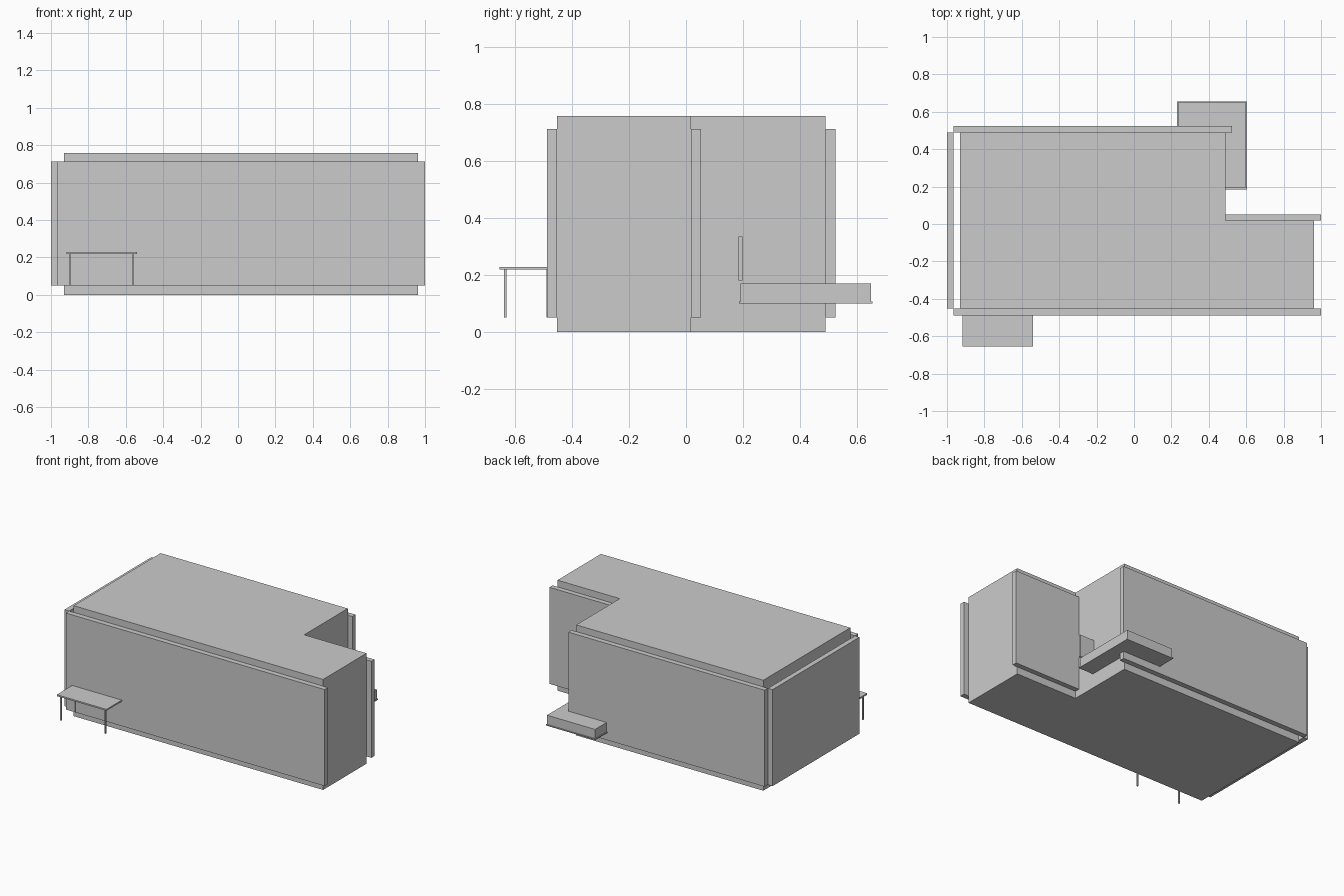
import bpy
import bmesh

if "Cube" in bpy.data.objects:
    bpy.data.objects.remove(bpy.data.objects["Cube"])

grey = bpy.data.materials.new("plain_grey")
grey.diffuse_color = (0.6, 0.6, 0.6, 1)
grey.use_nodes = True
grey.node_tree.nodes["Principled BSDF"].inputs["Base Color"].default_value = grey.diffuse_color


def extrude(name, outline, z0, z1):
    """Solid prism from a plan outline."""
    bm = bmesh.new()
    base = bm.faces.new([bm.verts.new((x, y, z0)) for x, y in outline])
    top = bmesh.ops.extrude_face_region(bm, geom=[base])["geom"]
    verts = [v for v in top if isinstance(v, bmesh.types.BMVert)]
    bmesh.ops.translate(bm, verts=verts, vec=(0, 0, z1 - z0))
    bmesh.ops.recalc_face_normals(bm, faces=bm.faces)
    mesh = bpy.data.meshes.new(name)
    bm.to_mesh(mesh)
    bm.free()
    mesh.materials.append(grey)
    obj = bpy.data.objects.new(name, mesh)
    bpy.context.collection.objects.link(obj)
    return obj


def box(name, x0, x1, y0, y1, z0, z1):
    return extrude(name, [(x0, y0), (x1, y0), (x1, y1), (x0, y1)], z0, z1)


# Main volume with a notched back right corner
extrude("building_body", [(-0.93, -0.453), (0.963, -0.453), (0.963, 0.018),
                          (0.49, 0.018), (0.49, 0.49), (-0.93, 0.49)], 0, 0.758)

# Cladding panels around the outside
for name, x0, x1, y0, y1 in [
    ("front_panel", -0.965, 1.0, -0.489, -0.453),
    ("left_panel", -1.0, -0.965, -0.453, 0.49),
    ("back_panel", -0.965, 0.525, 0.49, 0.525),
    ("notch_panel", 0.49, 1.0, 0.018, 0.052),
]:
    box(name, x0, x1, y0, y1, 0.05, 0.712)


# L-shaped ledge wrapping the back corner, with a thin lip at its base
def ledge(name, grow, z0, z1):
    xr, yb, ye = 0.6 + grow, 0.65 + grow, 0.191 - grow
    extrude(name, [(0.235 - grow, 0.525), (0.49, 0.525), (0.49, ye),
                   (xr, ye), (xr, yb), (0.235 - grow, yb)], z0, z1)


ledge("corner_ledge", 0, 0.107, 0.17)
ledge("ledge_lip", 0.005, 0.1, 0.107)

# Upright plate at the end of the ledge
box("ledge_end_plate", 0.49, 0.603, 0.185, 0.199, 0.18, 0.335)

# Table against the front panel
box("table_top", -0.917, -0.54, -0.655, -0.489, 0.218, 0.228)
for side, x in (("left", -0.904), ("right", -0.567)):
    for place, y in (("outer", -0.64), ("wall", -0.4895)):
        box(f"table_leg_{side}_{place}", x, x + 0.011, y, y + 0.01, 0.05, 0.218)
